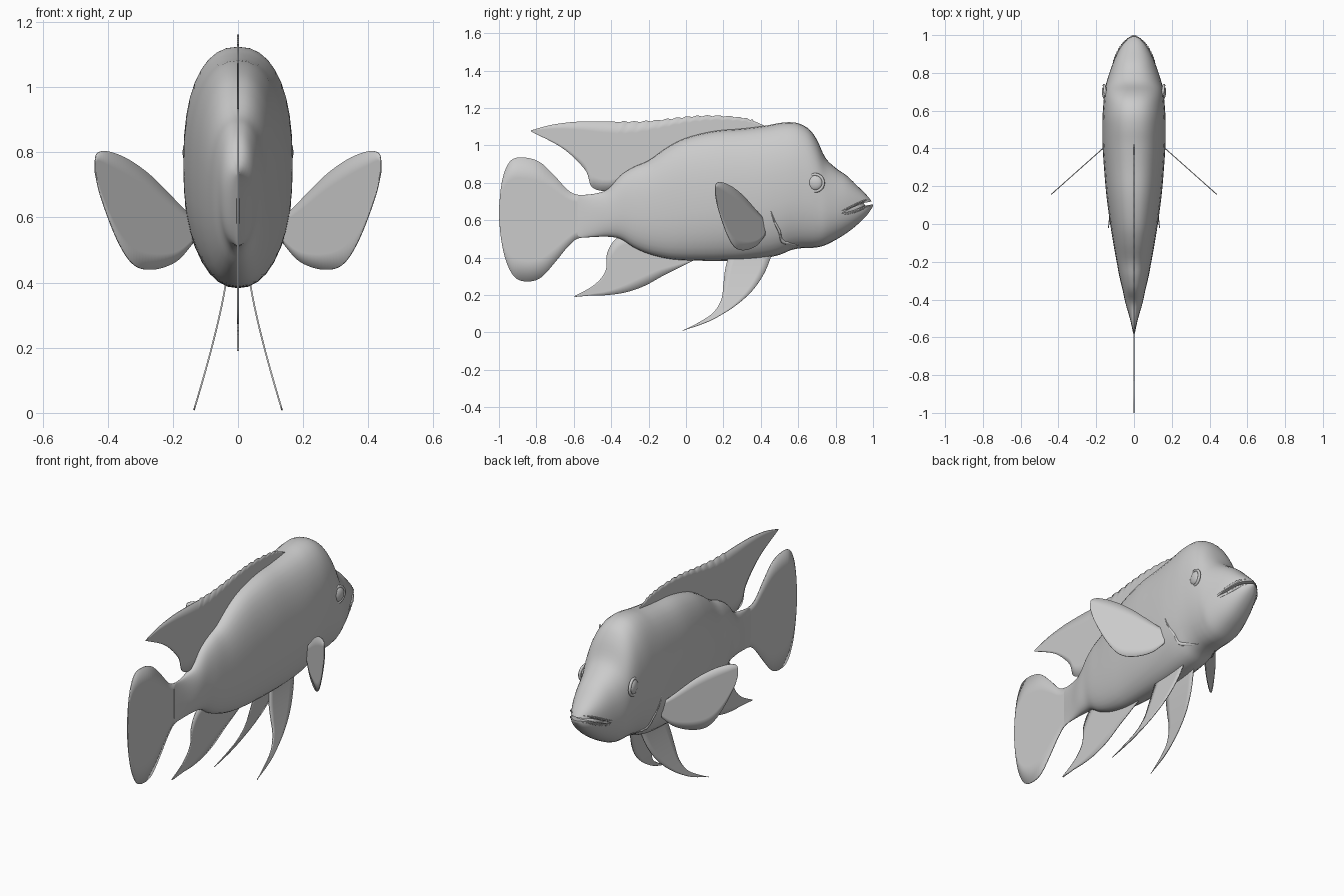
import bpy, bmesh, math
from mathutils import Vector

if "Cube" in bpy.data.objects:
    bpy.data.objects.remove(bpy.data.objects["Cube"])

# One plain grey for the whole fish
grey = bpy.data.materials.new("plain grey")
grey.use_nodes = True
grey.diffuse_color = (0.6, 0.6, 0.6, 1)
grey.node_tree.nodes["Principled BSDF"].inputs["Base Color"].default_value = (0.6, 0.6, 0.6, 1)


def sample(points, t):
    """Smooth curve through points, with t from zero to one."""
    last = len(points) - 1
    i = min(int(t * last), last - 1)
    f = t * last - i
    p, q = Vector(points[i]), Vector(points[i + 1])
    before = Vector(points[max(i - 1, 0)])
    after = Vector(points[min(i + 2, last)])
    m, n = (q - before) / 2, (after - p) / 2
    g = 1 - f
    return p * (1 + 2 * f) * g * g + m * f * g * g + q * f * f * (3 - 2 * f) - n * f * f * g


def make_grid(name, rows, closed=False):
    """Mesh skinned across rows of points; closed rows are capped tubes."""
    bm = bmesh.new()
    rings = [[bm.verts.new(p) for p in row] for row in rows]
    count = len(rings[0])
    for a, b in zip(rings, rings[1:]):
        for j in range(count if closed else count - 1):
            k = (j + 1) % count
            bm.faces.new((a[j], a[k], b[k], b[j]))
    if closed:
        bm.faces.new(rings[0])
        bm.faces.new(rings[-1])
    else:
        bmesh.ops.remove_doubles(bm, verts=bm.verts, dist=0.0005)
    bmesh.ops.recalc_face_normals(bm, faces=bm.faces)
    mesh = bpy.data.meshes.new(name)
    bm.to_mesh(mesh)
    bm.free()
    obj = bpy.data.objects.new(name, mesh)
    bpy.context.collection.objects.link(obj)
    return obj


def finish(obj, angle=50):
    obj.data.materials.clear()
    obj.data.materials.append(grey)
    bpy.ops.object.select_all(action='DESELECT')
    obj.select_set(True)
    bpy.context.view_layer.objects.active = obj
    bpy.ops.object.shade_smooth_by_angle(angle=math.radians(angle))
    return obj


# Body stations: y, back height, belly height, half width
stations = [
    (-.58, .735, .505, .004), (-.5, .74, .51, .022), (-.42, .765, .512, .045),
    (-.35, .84, .50, .06), (-.28, .885, .455, .077), (-.2, .92, .42, .092),
    (-.1, .99, .395, .11), (0, 1.04, .386, .126), (.15, 1.077, .383, .146),
    (.3, 1.09, .386, .159), (.42, 1.105, .398, .167), (.5, 1.12, .415, .168),
    (.56, 1.124, .44, .167), (.61, 1.115, .45, .164), (.66, 1.085, .452, .16),
    (.7, 1.03, .455, .155), (.745, .935, .467, .147), (.8, .88, .495, .13),
    (.86, .838, .532, .108), (.92, .78, .58, .08), (.97, .73, .63, .048),
    (1, .69, .675, .008)]
POWER = 2.3
SIDES = 36


def section(s):
    y, top, low, wide = s
    ring = []
    for j in range(SIDES):
        a = math.tau * j / SIDES
        c, d = math.cos(a), math.sin(a)
        x = math.copysign(abs(c) ** (2 / POWER), c) * wide
        z = (top + low) / 2 + math.copysign(abs(d) ** (2 / POWER), d) * (top - low) / 2
        ring.append((x, y, z))
    return ring


profile = [sample(stations, i / 84) for i in range(85)]
body = make_grid("body", [section(s) for s in profile], closed=True)


def skin_x(y, z):
    """Half width of the body at a given place on its side."""
    s = min(profile, key=lambda p: abs(p[0] - y))
    h = min(abs(z - (s[1] + s[2]) / 2) / ((s[1] - s[2]) / 2), 1)
    return s[3] * (1 - h ** POWER) ** (1 / POWER)


# Mouth: a thin slot with a lining behind it
slot = [(.83, .636), (.89, .652), (.95, .677), (1.03, .69),
        (1.03, .708), (.95, .692), (.89, .667)]
cutter = make_grid("mouth_cutter", [[(x, y, z) for y, z in slot] for x in (-.3, .3)], closed=True)
cutter.hide_render = True
cutter.hide_viewport = True
cut = body.modifiers.new("mouth", 'BOOLEAN')
cut.object = cutter
cut.solver = 'EXACT'
bpy.context.view_layer.objects.active = body
bpy.ops.object.modifier_apply(modifier="mouth")
bpy.data.objects.remove(cutter)
finish(body, 40)

bpy.ops.mesh.primitive_uv_sphere_add(segments=24, ring_count=12, location=(0, .86, .665))
lining = bpy.context.object
lining.name = "mouth_lining"
lining.scale = (.085, .1, .06)
finish(lining)


# Ridges lying on the skin: lips and gill cover edges
def ridge(name, points, radius, side):
    path = [sample(points, i / 24) for i in range(25)]
    rows = []
    for i, (y, z) in enumerate(path):
        x = skin_x(y, z) - radius * .35
        r = radius * (.25 + .75 * math.sin(math.pi * i / 24))
        rows.append([(side * (x + r * math.cos(a)), y + r * .5 * math.sin(a), z + r * math.sin(a))
                     for a in (math.tau * k / 8 for k in range(8))])
    finish(make_grid(name, rows, closed=True))


for side, tag in ((1, "left"), (-1, "right")):
    ridge(tag + "_upper_lip", [(.83, .65), (.89, .675), (.94, .698), (.975, .71)], .009, side)
    ridge(tag + "_lower_lip", [(.84, .628), (.9, .645), (.95, .665), (.985, .675)], .009, side)
    ridge(tag + "_gill_edge", [(.45, .66), (.475, .59), (.5, .54), (.515, .49), (.56, .475), (.61, .465)],
          .01, side)

    # Eye with its rim
    spot = Vector((side * (skin_x(.69, .8) - .004), .69, .8))
    turn = (0, math.pi / 2, -side * .15)
    bpy.ops.mesh.primitive_uv_sphere_add(segments=24, ring_count=12, radius=.04, location=spot, rotation=turn)
    eye = bpy.context.object
    eye.name = tag + "_eye"
    eye.scale.z = .45
    finish(eye)
    bpy.ops.mesh.primitive_torus_add(major_radius=.045, minor_radius=.008, major_segments=32,
                                     minor_segments=8, location=spot, rotation=turn)
    bpy.context.object.name = tag + "_eye_rim"
    finish(bpy.context.object)


# Fins: thin sheets skinned between two edge curves
def fin(name, edge_a, edge_b, place, steps=40, trim=lambda p, t: p):
    rows = []
    for i in range(steps + 1):
        t = i / steps
        a, b = trim(sample(edge_a, t), t), sample(edge_b, t)
        rows.append([place(*a.lerp(b, k / 6)) for k in range(7)])
    obj = make_grid(name, rows)
    thick = obj.modifiers.new("thickness", 'SOLIDIFY')
    thick.thickness = .005
    thick.offset = 0
    return finish(obj)


def middle(y, z):
    return (0, y, z)


fin("tail_fin",
    [(-.45, .73), (-.57, .735), (-.63, .76), (-.7, .835), (-.78, .91), (-.86, .935), (-.93, .925),
     (-.97, .86), (-.99, .77), (-1, .66)],
    [(-.45, .52), (-.57, .505), (-.63, .46), (-.7, .375), (-.78, .29), (-.86, .273), (-.92, .30),
     (-.965, .39), (-.99, .51), (-1, .62)], middle)


def scallop(p, t):
    wave = .007 * abs(math.sin(t * math.pi * 24)) if .1 < t < .65 else 0
    return p + Vector((0, wave))


fin("dorsal_fin",
    [(.42, 1.105), (.36, 1.13), (.27, 1.148), (.13, 1.155), (0, 1.148), (-.13, 1.133), (-.27, 1.123),
     (-.42, 1.128), (-.58, 1.127), (-.72, 1.11), (-.83, 1.08)],
    [(.42, 1.09), (.32, 1.06), (.2, 1.04), (.05, 1.01), (-.1, .95), (-.25, .86), (-.4, .765),
     (-.5, .775), (-.54, .87), (-.66, .985), (-.83, 1.075)], middle, 144, scallop)

fin("anal_fin",
    [(.05, .40), (-.1, .44), (-.25, .5), (-.36, .51), (-.42, .43), (-.43, .33), (-.49, .255), (-.595, .195)],
    [(.05, .39), (-.03, .35), (-.12, .305), (-.22, .25), (-.32, .215), (-.42, .20), (-.5, .198), (-.595, .19)],
    middle)

# Paired fins spread outward on both sides
for side, tag in ((1, "left"), (-1, "right")):
    def spread(y, z):
        drop = max(.42 - z, 0) / .41
        return (side * (.035 + .1 * drop ** 1.25), y, z)

    fin(tag + "_pelvic_fin",
        [(.46, .42), (.42, .32), (.36, .23), (.28, .155), (.19, .095), (.1, .05), (-.02, .01)],
        [(.23, .42), (.21, .34), (.2, .26), (.19, .18), (.15, .11), (.08, .06), (-.02, .008)], spread)

    def swept(x, z):
        return (side * x, .4 - (x - .165) * .89, z)

    fin(tag + "_pectoral_fin",
        [(.14, .6), (.19, .65), (.27, .73), (.34, .78), (.4, .803), (.432, .797), (.439, .77)],
        [(.14, .52), (.19, .465), (.26, .44), (.32, .455), (.37, .53), (.42, .66), (.439, .74)], swept)
